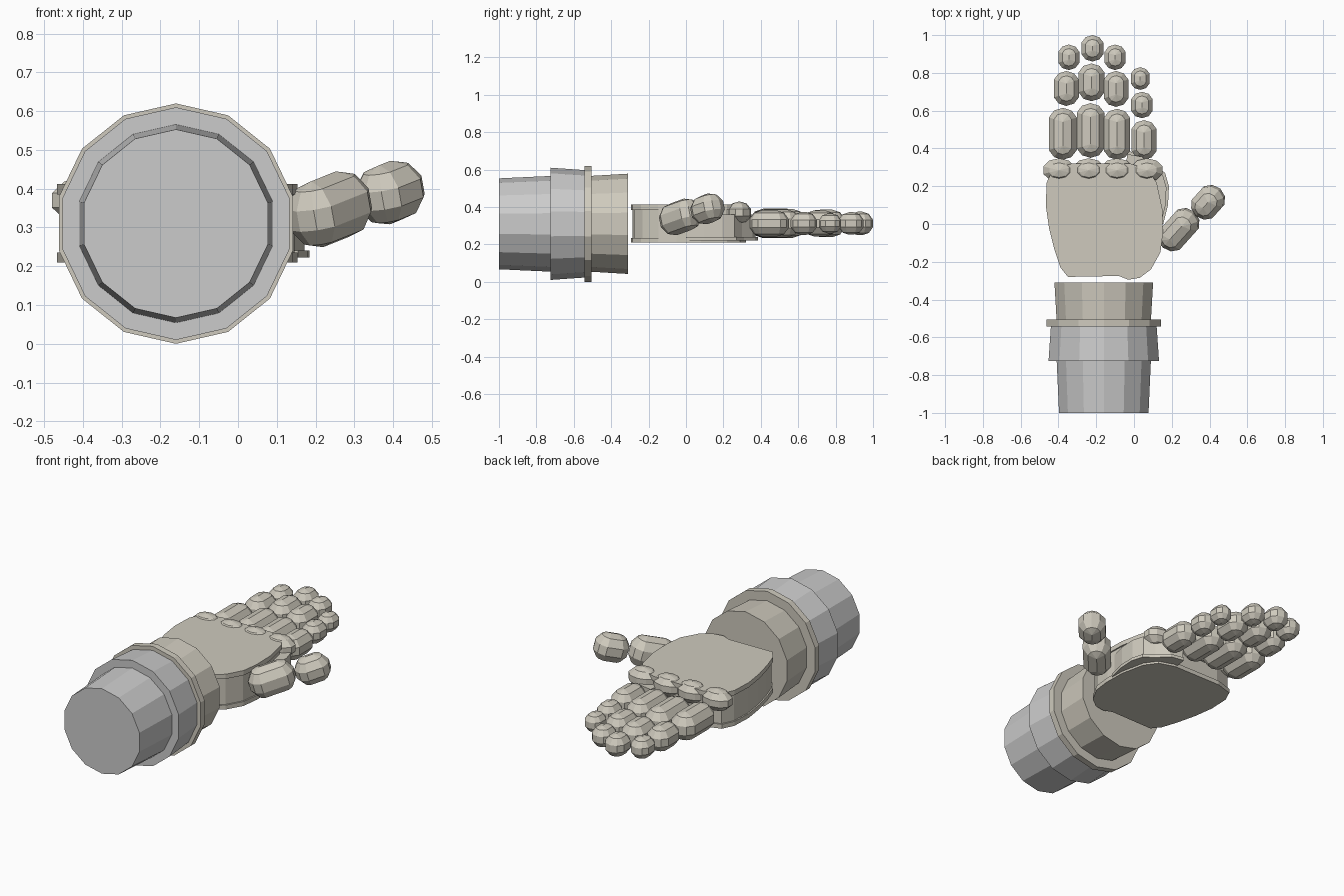
import bpy, bmesh
from math import sin, cos, pi, radians
from mathutils import Vector, Matrix

if "Cube" in bpy.data.objects:
    bpy.data.objects.remove(bpy.data.objects["Cube"])

skin = bpy.data.materials.new("pale_plastic")
skin.diffuse_color = (0.62, 0.59, 0.51, 1)
skin.use_nodes = True
skin.node_tree.nodes["Principled BSDF"].inputs["Base Color"].default_value = skin.diffuse_color


def finish(name, bm, mat=None):
    bmesh.ops.recalc_face_normals(bm, faces=bm.faces)
    me = bpy.data.meshes.new(name)
    bm.to_mesh(me)
    bm.free()
    if mat:
        me.materials.append(mat)
    ob = bpy.data.objects.new(name, me)
    bpy.context.collection.objects.link(ob)
    return ob


def tube(name, y0, y1, r0, r1, mat=None):
    """14-sided tapered drum along y."""
    bm = bmesh.new()
    rings = [[bm.verts.new((-0.16 + r * sin(2 * pi * i / 14), y, 0.31 + r * cos(2 * pi * i / 14)))
              for i in range(14)] for y, r in ((y0, r0), (y1, r1))]
    a, b = rings
    for i in range(14):
        j = (i + 1) % 14
        bm.faces.new((a[i], a[j], b[j], b[i]))
    bm.faces.new(a)
    bm.faces.new(b)
    return finish(name, bm, mat)


def plate(name, pts, z0, z1, scale=1.0):
    """Flat outline extruded in z."""
    bm = bmesh.new()
    c = Vector((-0.15, 0.02))
    ps = [c + (Vector(p) - c) * scale for p in pts]
    f = bm.faces.new([bm.verts.new((p.x, p.y, z0)) for p in ps])
    ext = bmesh.ops.extrude_face_region(bm, geom=[f])
    top = [v for v in ext["geom"] if isinstance(v, bmesh.types.BMVert)]
    bmesh.ops.translate(bm, verts=top, vec=(0, 0, z1 - z0))
    return finish(name, bm, skin)


def pod(name, centre, rx, ly, rz, rot=None):
    """Low-poly sphere split across its middle and stretched along y."""
    bm = bmesh.new()
    ry = min(rx, ly)
    gap = ly - ry
    for lat in (54, 18, -18, -54):
        k = cos(radians(lat)) / cos(radians(18))
        z = rz * sin(radians(lat))
        for i in range(10):
            a = radians(18 + 36 * i)
            y = sin(a)
            bm.verts.new((rx * k * cos(a) / cos(radians(18)),
                          ry * k * y + (gap if y > 0 else -gap), z))
    for s in (-1, 1):
        for y in ((-gap, gap) if gap > 0.001 else (0,)):
            bm.verts.new((0, y, s * rz))
    bmesh.ops.convex_hull(bm, input=bm.verts)
    m = Matrix.Translation(centre) @ (rot or Matrix.Identity(4))
    bmesh.ops.transform(bm, matrix=m, verts=bm.verts)
    return finish(name, bm, skin)


# Forearm, sleeve, ring and wrist
tube("forearm", -1.0, -0.72, 0.243, 0.256)
tube("sleeve", -0.725, -0.54, 0.30, 0.287)
tube("wrist_ring", -0.542, -0.505, 0.31, 0.31, skin)
tube("wrist", -0.51, -0.31, 0.256, 0.268, skin)

# Palm: top plate, core, base plate and the heel of the little finger
palm = [(-0.35, -0.28), (-0.39, -0.23), (-0.42, -0.14), (-0.45, -0.02), (-0.467, 0.1),
        (-0.462, 0.22), (-0.43, 0.29), (-0.33, 0.32), (-0.02, 0.32), (0.07, 0.29), (0.12, 0.22),
        (0.15, 0.08), (0.153, -0.05), (0.14, -0.15), (0.09, -0.24), (0.03, -0.285),
        (-0.03, -0.295), (-0.08, -0.275)]
plate("palm_top", palm, 0.385, 0.412)
plate("palm_core", palm, 0.23, 0.39, 0.975)
plate("palm_base", palm, 0.21, 0.235)
heel = [(0.02, 0.0), (0.155, 0.0), (0.18, 0.1), (0.185, 0.2), (0.165, 0.27), (0.11, 0.31),
        (0.05, 0.37), (-0.03, 0.385), (-0.05, 0.25)]
plate("finger_heel_lip", heel, 0.222, 0.24)
plate("finger_heel", heel, 0.24, 0.36, 0.96)

# Fingers: knuckle x, then (x, y start, y end, half width) of each segment
fingers = {
    "index": (-0.397, [(-0.377, 0.34, 0.615, 0.074), (-0.358, 0.625, 0.81, 0.066), (-0.345, 0.815, 0.95, 0.056)]),
    "middle": (-0.24, [(-0.23, 0.35, 0.64, 0.073), (-0.225, 0.65, 0.85, 0.069), (-0.22, 0.86, 1.0, 0.059)]),
    "ring": (-0.09, [(-0.09, 0.34, 0.61, 0.07), (-0.095, 0.62, 0.81, 0.065), (-0.1, 0.815, 0.95, 0.056)]),
    "little": (0.068, [(0.053, 0.34, 0.55, 0.066), (0.042, 0.56, 0.70, 0.057), (0.033, 0.71, 0.83, 0.05)]),
}
for name, (kx, segs) in fingers.items():
    pod(f"{name}_knuckle", (kx, 0.285, 0.37), 0.083, 0.063, 0.06)
    for part, (x, y0, y1, r) in zip(("lower", "mid", "tip"), segs):
        pod(f"{name}_{part}", (x, (y0 + y1) / 2, 0.312), r, (y1 - y0) / 2, r * 1.07)

# Thumb segments, splayed and tilted up
tilt = Matrix.Rotation(radians(-42), 4, 'Z') @ Matrix.Rotation(radians(15), 4, 'X')
pod("thumb_lower", (0.236, -0.03, 0.347), 0.075, 0.124, 0.088, tilt)
pod("thumb_tip", (0.392, 0.115, 0.39), 0.073, 0.094, 0.079, tilt)
